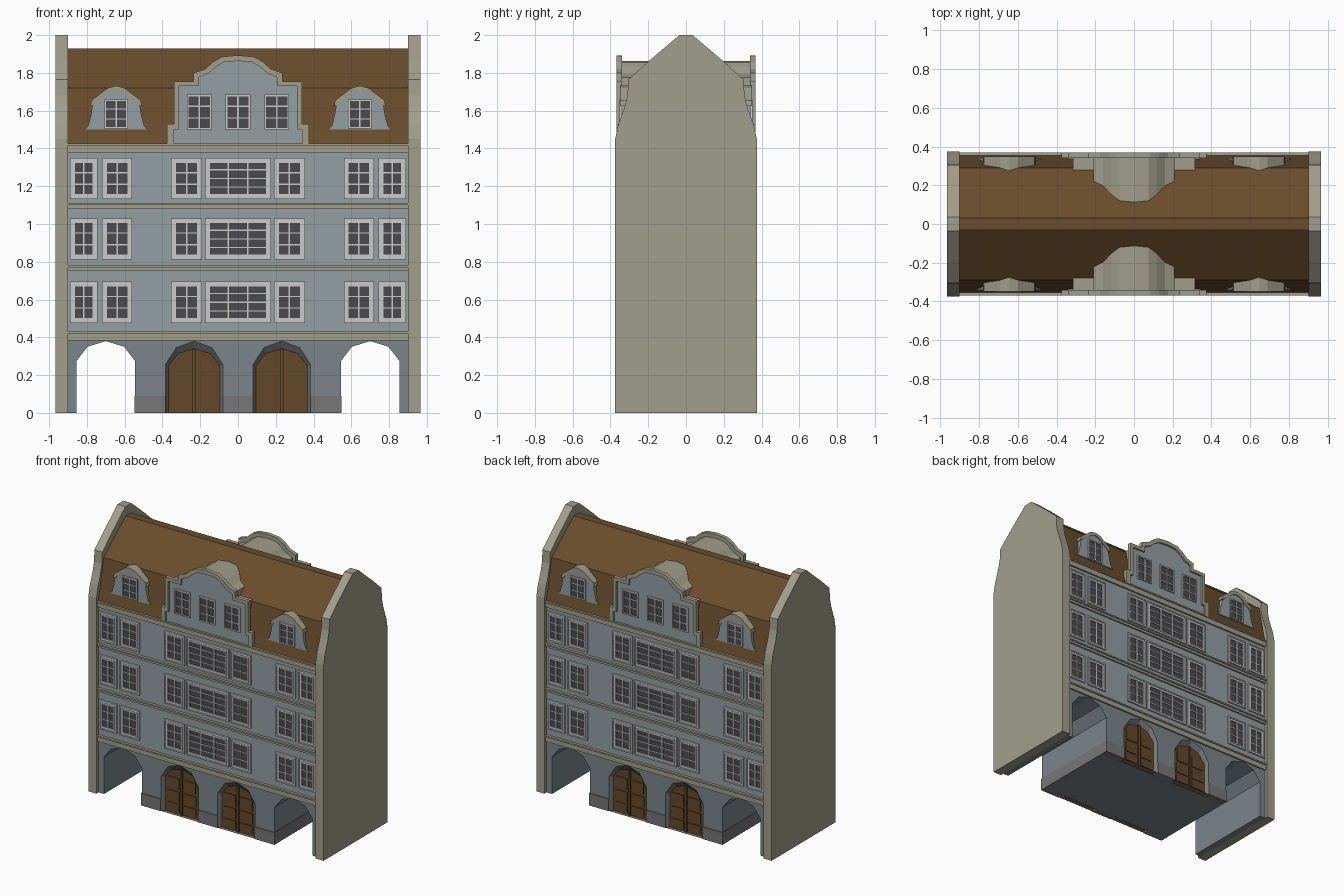
import bpy, bmesh, math

if "Cube" in bpy.data.objects:
    bpy.data.objects.remove(bpy.data.objects["Cube"])


def mat(name, r, g, b):
    m = bpy.data.materials.new(name)
    m.diffuse_color = tuple((c / 255) ** 2.2 for c in (r, g, b)) + (1,)
    m.use_nodes = True
    m.node_tree.nodes["Principled BSDF"].inputs["Base Color"].default_value = m.diffuse_color
    return m


TAN = mat("stone", 160, 157, 138)
BLUE = mat("plaster", 146, 158, 162)
BASE = mat("ground_plaster", 122, 132, 138)
GREY = mat("plinth", 118, 118, 118)
ROOF = mat("roof_tile", 105, 78, 48)
WOOD = mat("door_wood", 98, 74, 46)
WHITE = mat("window_frame", 190, 192, 194)
GLASS = mat("glass", 76, 76, 80)


class Part:
    """Collects simple solids into one mesh; both=True repeats it on the rear."""

    def __init__(self, name, material, both=True):
        self.name, self.material, self.both = name, material, both
        self.bm = bmesh.new()

    def loft(self, a, ya, b, yb, axis="y", caps=True):
        place = (lambda p, d: (p[0], d, p[1])) if axis == "y" else (lambda p, d: (d, p[0], p[1]))
        va = [self.bm.verts.new(place(p, ya)) for p in a]
        vb = [self.bm.verts.new(place(p, yb)) for p in b]
        n = len(a)
        for i in range(n):
            j = (i + 1) % n
            self.bm.faces.new((va[i], va[j], vb[j], vb[i]))
        if caps:
            self.bm.faces.new(va[::-1])
            self.bm.faces.new(vb)

    def prism(self, pts, y0, y1, axis="y"):
        self.loft(pts, y0, pts, y1, axis)

    def box(self, x0, x1, y0, y1, z0, z1):
        self.prism([(x0, z0), (x1, z0), (x1, z1), (x0, z1)], y0, y1)

    def ring(self, x0, x1, z0, z1, t, y0, y1):
        self.box(x0, x1, y0, y1, z0, z0 + t)
        self.box(x0, x1, y0, y1, z1 - t, z1)
        self.box(x0, x0 + t, y0, y1, z0 + t, z1 - t)
        self.box(x1 - t, x1, y0, y1, z0 + t, z1 - t)

    def done(self):
        bmesh.ops.recalc_face_normals(self.bm, faces=self.bm.faces)
        me = bpy.data.meshes.new(self.name)
        self.bm.to_mesh(me)
        me.materials.append(self.material)
        for k in range(2 if self.both else 1):
            ob = bpy.data.objects.new(("front_" if k == 0 else "rear_") + self.name if self.both else self.name, me)
            ob.rotation_euler.z = math.pi * k
            bpy.context.collection.objects.link(ob)


def mirror(half):
    """Close a left-half outline (ordered left to centre) with its mirror image."""
    return half + [(-x, z) for x, z in reversed(half) if x != 0]


def arch(cx, w, spring, top):
    s = top - spring
    return [(cx + x * w, z) for x, z in
            [(-1, 0), (-1, spring), (-.62, spring + .72 * s), (0, top), (.62, spring + .72 * s), (1, spring), (1, 0)]]


# end walls with raised parapet
ends = Part("end_walls", TAN, False)
profile = mirror([(-.375, 0), (-.375, 1.45), (-.36, 1.52), (-.325, 1.62), (-.31, 1.68), (-.305, 1.765), (-.2, 1.86), (-.035, 2.0)])
for x in (-.965, .90):
    ends.prism(profile, x, x + .065, "x")
ends.done()

# ground floor: core with two open passages, plus facade layers with door openings
PASS = [arch(c, .155, .275, .38) for c in (-.70, .70)]
DOORS = [arch(c, .153, .255, .38) for c in (-.232, .232)]


def wall_outline(openings):
    pts = [(-.9, 0)]
    for o in openings:
        pts += o
    return pts + [(.9, 0), (.9, .40), (-.9, .40)]


core = Part("ground_floor_core", BASE, False)
core.prism(wall_outline(PASS), -.31, .31)
core.done()
front = Part("ground_floor_facade", BASE)
front.prism(wall_outline([PASS[0], DOORS[0], DOORS[1], PASS[1]]), -.35, -.31)
front.done()

# plinth blocks between the arches and along the passages
plinth = Part("plinth", GREY)
for a, b in ((-.549, -.385), (-.079, .079), (.385, .549)):
    plinth.box(a, b, -.356, -.30, 0, .09)
plinth.done()
inner = Part("passage_plinth", GREY, False)
inner.box(-.549, .549, -.309, .309, 0.001, .09)
inner.done()

# doors with splayed surrounds and raised panels
surround, door = Part("door_surrounds", GREY), Part("doors", WOOD)
for c, outer in zip((-.232, .232), DOORS):
    leaf = arch(c, .137, .25, .34)
    surround.loft(outer, -.352, leaf, -.325, caps=False)
    door.prism(leaf, -.325, -.305)
    door.box(c - .008, c + .008, -.336, -.32, 0, .335)
    for s in (-1, 1):
        for z0, z1, w in ((.02, .075, .12), (.09, .165, .12), (.185, .265, .115)):
            a, b = sorted((c + s * .02, c + s * w))
            door.box(a, b, -.331, -.32, z0, z1)
surround.done()
door.done()

# upper storeys
upper = Part("upper_walls", BLUE, False)
upper.box(-.9, .9, -.35, .35, .40, 1.42)
upper.done()

# stepped cornices
cornice = Part("cornices", TAN)
for z0, z1 in ((.395, .425), (.765, .785 - .01), (1.095, 1.105), (1.39, 1.42)):
    cornice.box(-.9, .9, -.362, -.34, z0 - .012, z1 - .005)
    cornice.box(-.9, .9, -.370, -.34, z1 - .005, z1 + .005)
cornice.done()

# mansard roof
roof = Part("mansard_roof", ROOF, False)
roof.prism(mirror([(-.355, 1.42), (-.335, 1.5), (-.29, 1.72), (-.03, 1.93)]), -.9, .9, "x")
roof.done()

# central gable: plaster face, stone rim and a roof running back
outer = [(-.375, 1.42), (-.375, 1.53), (-.34, 1.53), (-.34, 1.755), (-.235, 1.755), (-.235, 1.80),
         (-.175, 1.82), (-.13, 1.86), (-.085, 1.885), (0, 1.893)]
inset = [(-.34, 1.42), (-.34, 1.50), (-.315, 1.50), (-.315, 1.73), (-.21, 1.73), (-.21, 1.775),
         (-.16, 1.795), (-.115, 1.833), (-.075, 1.857), (0, 1.863)]
face = Part("gable_face", BLUE)
face.prism(mirror(inset), -.355, -.33)
face.done()
rim = Part("gable_rim", TAN)
rim.prism(mirror(outer) + mirror(inset)[::-1], -.368, -.34)
rim.done()
back = Part("gable_roof", TAN)
back.prism(mirror(inset), -.341, -.10)
back.done()

# small dormers
body, cap = Part("dormer_bodies", BLUE), Part("dormer_roofs", TAN)
shell = mirror([(-.165, 1.50), (-.148, 1.52), (-.135, 1.57), (-.125, 1.63), (-.04, 1.705), (0, 1.712)])
edge = mirror([(-.136, 1.625), (-.13, 1.655), (-.045, 1.72), (0, 1.732)])
under = mirror([(-.115, 1.63), (-.112, 1.638), (-.035, 1.698), (0, 1.708)])
for c in (-.645, .645):
    body.prism([(c + x, z) for x, z in shell], -.342, -.26)
    cap.prism([(c + x, z) for x, z in edge + under[::-1]], -.349, -.26)
body.done()
cap.done()

# windows: outer moulding, inner sash, glazing bars and glass
frame, bars, glass = Part("window_frames", WHITE), Part("glazing_bars", WHITE), Part("window_glass", GLASS)


def window(x0, x1, z0, z1, y, cols, rows, moulding=True):
    if moulding:
        frame.ring(x0, x1, z0, z1, .009, y - .012, y + .01)
        frame.ring(x0 + .009, x1 - .009, z0 + .009, z1 - .009, .008, y - .006, y + .01)
        x0, x1, z0, z1 = x0 + .017, x1 - .017, z0 + .017, z1 - .017
    frame.ring(x0, x1, z0, z1, .009, y - .009, y + .01)
    glass.box(x0, x1, y - .002, y + .005, z0, z1)
    for i in range(1, cols):
        x = x0 + (x1 - x0) * i / cols
        bars.box(x - .004, x + .004, y - .007, y, z0, z1)
    for i in range(1, rows):
        z = z0 + (z1 - z0) * i / rows
        bars.box(x0, x1, y - .006, y, z - .003, z + .003)


for z0 in (.477, .812, 1.132):
    window(-.175, .175, z0, z0 + .218, -.35, 3, 4)
    for a, b in ((.19, .355), (.56, .72), (.745, .89)):
        window(a, b, z0, z0 + .218, -.35, 2, 3)
        window(-b, -a, z0, z0 + .218, -.35, 2, 3)
for c in (-.205, 0, .205):
    window(c - .065, c + .065, 1.50, 1.685, -.355, 2, 3, False)
for c in (-.645, .645):
    window(c - .062, c + .062, 1.505, 1.66, -.342, 2, 3, False)
for p in (frame, bars, glass):
    p.done()
